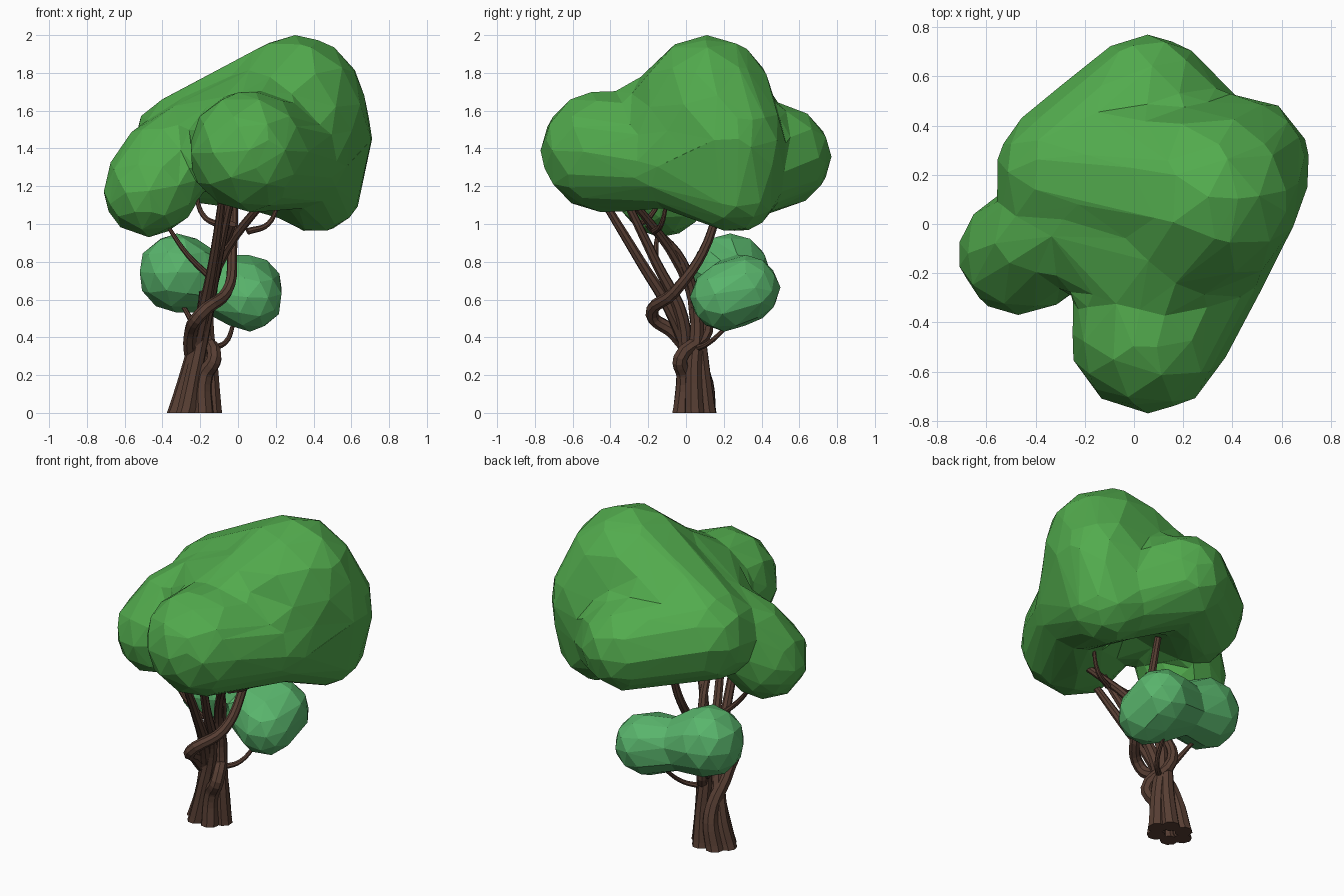
import bpy, bmesh
from math import cos, sin, tau, exp
from mathutils import Matrix

if "Cube" in bpy.data.objects:
    bpy.data.objects.remove(bpy.data.objects["Cube"])


def material(name, color):
    m = bpy.data.materials.new(name)
    m.diffuse_color = (*color, 1)
    m.use_nodes = True
    m.node_tree.nodes["Principled BSDF"].inputs["Base Color"].default_value = m.diffuse_color
    return m


LEAF = material("leaf green", (0.085, 0.41, 0.075))
LEAF2 = material("cool leaf green", (0.10, 0.46, 0.15))
BARK = material("bark", (0.095, 0.048, 0.033))


def link_mesh(name, me):
    ob = bpy.data.objects.new(name, me)
    bpy.context.collection.objects.link(ob)
    bpy.context.view_layer.update()
    return ob


def evaluated(ob):
    bpy.context.view_layer.update()
    return ob.evaluated_get(bpy.context.evaluated_depsgraph_get())


def add_hull(target, balls):
    """Add the convex hull of several (x, y, z, radius) balls to a bmesh."""
    bm = bmesh.new()
    for x, y, z, r in balls:
        bmesh.ops.create_icosphere(bm, subdivisions=2, radius=r,
                                   matrix=Matrix.Translation((x, y, z)))
    bmesh.ops.delete(bm, geom=bm.edges[:], context='EDGES_FACES')
    bmesh.ops.convex_hull(bm, input=bm.verts[:])
    bmesh.ops.delete(bm, geom=[v for v in bm.verts if not v.link_faces], context='VERTS')
    me = bpy.data.meshes.new("hull")
    bm.to_mesh(me)
    bm.free()
    target.from_mesh(me)
    bpy.data.meshes.remove(me)


def foliage(name, groups, mat, centre, size, faces, voxel, smooth):
    """Blend ball hulls into one faceted mass and fit it to a bounding box."""
    bm = bmesh.new()
    for g in groups:
        add_hull(bm, g)
    me = bpy.data.meshes.new(name)
    bm.to_mesh(me)
    bm.free()
    ob = link_mesh(name, me)
    rm = ob.modifiers.new("blend", 'REMESH')
    rm.mode = 'VOXEL'
    rm.voxel_size = voxel
    ob.modifiers.new("soften", 'SMOOTH').iterations = smooth
    count = len(evaluated(ob).data.polygons) * 2
    ob.modifiers.new("facet", 'DECIMATE').ratio = faces / count
    new = bpy.data.meshes.new_from_object(evaluated(ob))
    ob.modifiers.clear()
    ob.data = new
    for i in range(3):
        a = min(v.co[i] for v in new.vertices)
        b = max(v.co[i] for v in new.vertices)
        for v in new.vertices:
            v.co[i] = centre[i] + ((v.co[i] - a) / (b - a) - 0.5) * size[i]
    new.materials.clear()
    new.materials.append(mat)
    new.shade_flat()


# main crown
top = (0.29, 0.11, 1.63, 0.36)
side = (0.42, 0.24, 1.45, 0.28)
low = (0.40, 0.25, 1.20, 0.24)
front = (0.05, -0.44, 1.39, 0.32)
mid = (0.32, -0.08, 1.34, 0.25)
left = (-0.27, 0.20, 1.41, 0.29)
back = (0.05, 0.49, 1.36, 0.27)
back_in = (0.32, 0.24, 1.25, 0.24)
brow = (0.14, -0.08, 1.58, 0.25)
brow_low = (0.06, -0.28, 1.44, 0.26)
cheek = (-0.22, 0.04, 1.43, 0.24)
west = (-0.46, -0.12, 1.19, 0.25)
west_in = (-0.40, -0.13, 1.22, 0.22)
west_top = (-0.41, -0.06, 1.36, 0.20)
foliage("main_crown", [[top, left], [top, side, low], [front, mid], [mid, low, side],
                       [back, left], [back, back_in], [brow, brow_low, cheek],
                       [brow, top, mid], [west, west_top, west_in], [west_top, cheek]],
        LEAF, (0, 0, 1.465), (1.42, 1.54, 1.07), 440, 0.03, 16)

# lower foliage: two lobes with a saddle between
lobe_l = (-0.32, 0.24, 0.735, 0.21)
lobe_r1 = (0.06, 0.21, 0.605, 0.18)
lobe_r2 = (0.06, 0.32, 0.65, 0.18)
neck = (-0.14, 0.28, 0.68, 0.15)
foliage("lower_foliage", [[lobe_l, neck], [lobe_r1, lobe_r2, neck]],
        LEAF2, (-0.145, 0.26, 0.69), (0.75, 0.48, 0.52), 150, 0.02, 10)


def limbs(name, paths, radius):
    """Tapered tubes through points; radius(t, z) gives the thickness."""
    cu = bpy.data.curves.new(name, 'CURVE')
    cu.dimensions = '3D'
    cu.bevel_depth = 1
    cu.bevel_resolution = 2
    cu.resolution_u = 5
    cu.use_fill_caps = True
    for p in paths:
        s = cu.splines.new('BEZIER')
        s.bezier_points.add(len(p) - 1)
        for i, (bp, co) in enumerate(zip(s.bezier_points, p)):
            bp.co = co
            bp.radius = radius(i / (len(p) - 1), co[2])
            bp.handle_left_type = bp.handle_right_type = 'AUTO'
    cu.materials.append(BARK)
    tmp = link_mesh(name + "_curve", cu)
    me = bpy.data.meshes.new_from_object(evaluated(tmp))
    bpy.data.objects.remove(tmp)
    for v in me.vertices:
        v.co.z = max(v.co.z, 0.0)
    me.shade_flat()
    link_mesh(name, me)


# six stems rise from a root ring, then follow their own upper paths
uppers = [
    [(-0.16, 0.05, 0.55), (-0.11, -0.03, 0.77), (0.17, -0.32, 1.17)],     # leans right
    [(-0.18, 0.06, 0.45), (-0.10, -0.02, 0.80), (-0.03, -0.20, 1.0)],     # rear stem
    [(-0.25, -0.06, 0.42), (-0.20, -0.18, 0.52), (-0.06, -0.06, 0.64),
     (-0.03, 0.09, 0.85), (-0.02, 0.19, 1.15)],                           # bowed stem
    [(-0.19, -0.06, 0.5), (-0.13, -0.24, 0.8), (-0.08, -0.46, 1.16)],     # to the front lobe
    [(-0.17, -0.02, 0.5), (-0.11, -0.16, 0.8), (-0.03, -0.34, 1.17)],
    [(-0.125, -0.03, 0.29), (-0.19, 0.11, 0.43), (-0.18, 0.05, 0.64)],    # twists round the base
]
stems = []
for k, upper in enumerate(uppers):
    c, s = cos(tau * k / 6), sin(tau * k / 6)
    roots = [(-0.23 + 0.095 * c, 0.045 + 0.075 * s, -0.02), (-0.205 + 0.06 * c, 0.04 + 0.055 * s, 0.2)]
    stems.append(roots + upper)
limbs("trunk", stems, lambda t, z: (0.018 + 0.035 * exp(-1.2 * z)) * (1 - 0.25 * t * t))

# thin side branches carrying the foliage
limbs("side_branches", [
    [(-0.15, 0.05, 0.34), (-0.07, 0.12, 0.37), (-0.02, 0.24, 0.48)],
    [(-0.22, 0.10, 0.44), (-0.31, 0.20, 0.60)],
    [(-0.15, -0.13, 0.72), (-0.27, -0.16, 0.84), (-0.38, -0.14, 1.0)],
    [(-0.09, -0.26, 0.99), (-0.18, -0.19, 1.04), (-0.23, -0.11, 1.18)],
    [(0.05, -0.17, 0.96), (0.16, -0.13, 1.0), (0.22, -0.10, 1.13)],
], lambda t, z: 0.018 - 0.008 * t)
